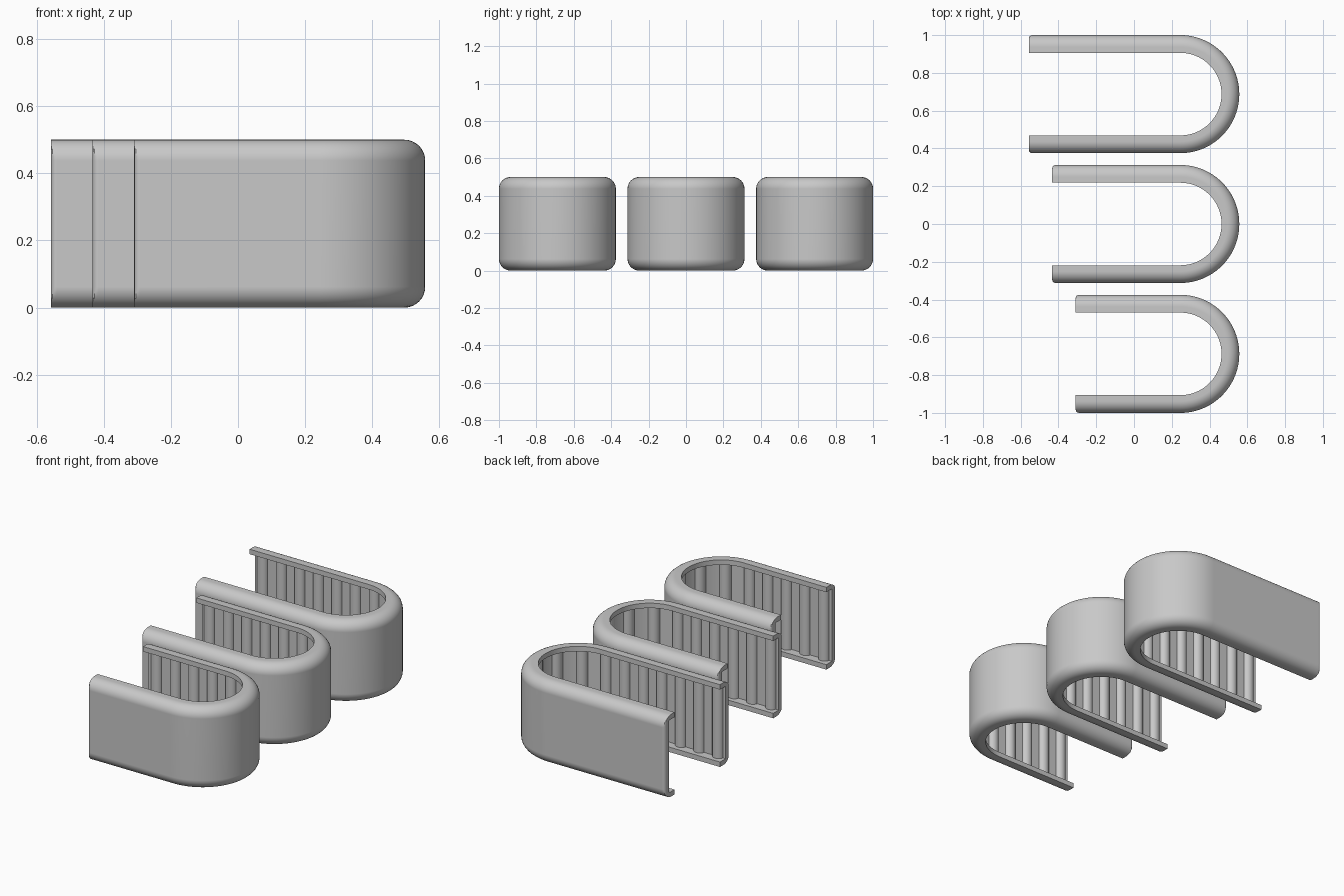
import bpy, bmesh
from math import sin, cos, pi, radians
from mathutils import Vector

cube = bpy.data.objects.get("Cube")
if cube:
    bpy.data.objects.remove(cube)

R, HEIGHT, LIP, LIP_THICK, WALL, ROUND = 0.3125, 0.5, 0.094, 0.03, 0.041, 0.062
BEND_X, PITCH, FILLET = 0.245, 0.125, 0.018
RIB_HALF, RIB_RISE, BEND_RIBS = 0.034, 0.03, 6

grey = bpy.data.materials.new("neutral_grey")
grey.use_nodes = True
colour = (0.58, 0.58, 0.58, 1)
grey.diffuse_color = colour
grey.node_tree.nodes["Principled BSDF"].inputs["Base Color"].default_value = colour


def finish(bm, name):
    bmesh.ops.recalc_face_normals(bm, faces=bm.faces[:])
    mesh = bpy.data.meshes.new(name)
    bm.to_mesh(mesh)
    bm.free()
    mesh.materials.append(grey)
    obj = bpy.data.objects.new(name, mesh)
    bpy.context.collection.objects.link(obj)
    bpy.ops.object.select_all(action='DESELECT')
    obj.select_set(True)
    bpy.context.view_layer.objects.active = obj
    bpy.ops.object.shade_smooth_by_angle(angle=radians(35))
    weighted = obj.modifiers.new("flat_walls", 'WEIGHTED_NORMAL')
    weighted.keep_sharp = True


def channel_section():
    """C-shaped section: (depth from outer wall, height)."""
    lower = [(WALL, LIP_THICK), (LIP, LIP_THICK), (LIP, 0)]
    for i in range(9):
        a = i * pi / 16
        lower.append((ROUND * (1 - sin(a)), ROUND * (1 - cos(a))))
    return lower + [(d, HEIGHT - z) for d, z in reversed(lower)]


def sweep(bm, rings):
    """Bridge matching closed rings of points and cap both ends."""
    rows = [[bm.verts.new(p) for p in ring] for ring in rings]
    n = len(rows[0])
    for a, b in zip(rows, rows[1:]):
        for i in range(n):
            j = (i + 1) % n
            bm.faces.new((a[i], a[j], b[j], b[i]))
    bm.faces.new(rows[0])
    bm.faces.new(rows[-1])


def u_path(x_end, y):
    """Outer wall stations: point, inward direction, end rounding."""
    front = []
    for i in range(5):
        a = i * pi / 8
        p = Vector((x_end + FILLET * (1 - cos(a)), y - R, 0))
        front.append((p, Vector((0, 1, 0)), FILLET * (1 - sin(a))))
    bend = []
    for i in range(49):
        a = -pi / 2 + pi * i / 48
        out = Vector((cos(a), sin(a), 0))
        bend.append((Vector((BEND_X, y, 0)) + out * R, -out, 0))
    back = [(Vector((p.x, 2 * y - p.y, 0)), -n, f) for p, n, f in reversed(front)]
    return front + bend + back


def add_rib(bm, base, inward):
    """Rounded vertical rib between the two lips."""
    along = Vector((-inward.y, inward.x, 0))
    arc = [pi * k / 8 for k in range(9)]
    sweep(bm, [[base + along * (RIB_HALF * cos(a))
                + inward * (WALL - 0.003 + RIB_RISE * sin(a)) + Vector((0, 0, z))
                for a in arc] for z in (LIP_THICK - 0.005, HEIGHT - LIP_THICK + 0.005)])


section = channel_section()
clips = [("back", 0.6875, -0.557), ("middle", 0, -0.433), ("front", -0.6875, -0.309)]
for label, y, x_end in clips:
    # Curved channel with turned-in lips
    bm = bmesh.new()
    sweep(bm, [[p + n * max(d, f) + Vector((0, 0, z)) for d, z in section]
               for p, n, f in u_path(x_end, y)])
    finish(bm, label + "_channel")

    # Ribs along both straight legs and around the bend
    bm = bmesh.new()
    for side in (-1, 1):
        x = BEND_X
        while x > x_end + RIB_HALF:
            add_rib(bm, Vector((x, y + side * R, 0)), Vector((0, -side, 0)))
            x -= PITCH
    for i in range(1, BEND_RIBS):
        a = -pi / 2 + pi * i / BEND_RIBS
        out = Vector((cos(a), sin(a), 0))
        add_rib(bm, Vector((BEND_X, y, 0)) + out * R, -out)
    finish(bm, label + "_ribs")
